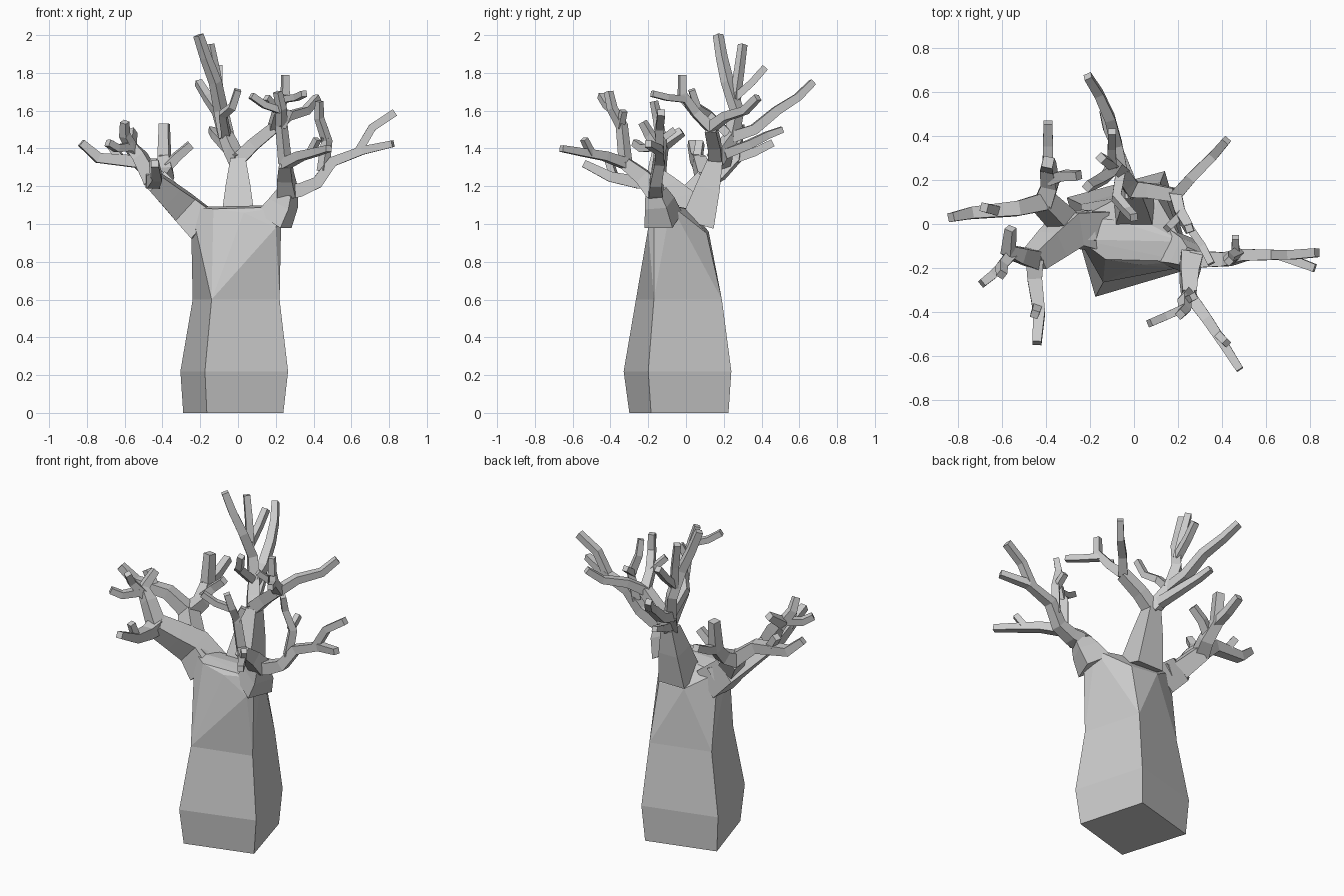
import bpy
import bmesh
from mathutils import Vector

default_cube = bpy.data.objects.get("Cube")
if default_cube:
    bpy.data.objects.remove(default_cube, do_unlink=True)

# One plain grey for the whole tree
bark = bpy.data.materials.new("bark_grey")
bark.use_nodes = True
bark_colour = (.6, .6, .6, 1)
bark.diffuse_color = bark_colour
bark.node_tree.nodes["Principled BSDF"].inputs["Base Color"].default_value = bark_colour


def finish(bm, name):
    """Turn a bmesh into a flat shaded object."""
    bmesh.ops.recalc_face_normals(bm, faces=bm.faces)
    mesh = bpy.data.meshes.new(name)
    bm.to_mesh(mesh)
    bm.free()
    mesh.materials.append(bark)
    tree_part = bpy.data.objects.new(name, mesh)
    bpy.context.collection.objects.link(tree_part)
    return tree_part


def bridge(bm, lower, upper):
    """Join two rings of four vertices with side faces."""
    for i in range(4):
        j = (i + 1) % 4
        bm.faces.new((lower[i], lower[j], upper[j], upper[i]))


def add_limb(bm, start_size, end_size, *path):
    """Sweep a tapering square section along a path."""
    points = [Vector(p) for p in path]
    side = None
    previous = None
    last = len(points) - 1
    for i, point in enumerate(points):
        before = points[max(i - 1, 0)]
        after = points[min(i + 1, last)]
        ahead = (after - point).normalized() + (point - before).normalized()
        ahead.normalize()
        if side is None:
            side = ahead.cross(Vector((0, 0, 1)))
            if side.length < .1:
                side = Vector((1, 0, 0))
        side = (side - ahead * side.dot(ahead)).normalized()
        upward = side.cross(ahead)
        size = start_size + (end_size - start_size) * i / last
        ring = [bm.verts.new(point + size * (side * a + upward * b))
                for a, b in ((-1, -1), (1, -1), (1, 1), (-1, 1))]
        if previous:
            bridge(bm, previous, ring)
        else:
            bm.faces.new(ring)
        previous = ring
    bm.faces.new(previous)


def build_branches(name, *limbs):
    bm = bmesh.new()
    for start_size, end_size, *path in limbs:
        add_limb(bm, start_size, end_size, *path)
    return finish(bm, name)


# Trunk: four-sided, turned slightly, widest just above the ground
trunk = bmesh.new()
rings = []
for corners, height in (
        (((-.165, -.3), (.24, -.185), (.125, .225), (-.29, .11)), 0),
        (((-.175, -.33), (.265, -.2), (.14, .24), (-.305, .12)), .22),
        (((-.14, -.265), (.22, -.17), (.12, .19), (-.24, .09)), .6)):
    rings.append([trunk.verts.new((x, y, height)) for x, y in corners])
trunk.faces.new(rings[0])
bridge(trunk, rings[0], rings[1])
bridge(trunk, rings[1], rings[2])
shoulder = [v.co.copy() for v in rings[2]]
finish(trunk, "trunk")

# Crown of the trunk: a faceted hull that spreads toward the three limbs
crown = bmesh.new()
for point in shoulder + [
        (-.13, -.16, 1.08), (.03, -.185, 1.06), (.2, -.2, .98), (.23, -.17, 1.09),
        (.22, -.08, 1.1), (.07, 0, 1.08), (-.1, .02, 1.08), (-.24, .03, 1.07),
        (-.25, -.07, 1.09), (-.21, .05, .9), (.11, .11, .95), (-.07, .12, .96)]:
    crown.verts.new(point)
bmesh.ops.convex_hull(crown, input=crown.verts[:])
buried = [f for f in crown.faces if all(v.co.z < .61 for v in f.verts)]
bmesh.ops.delete(crown, geom=buried, context="FACES")
finish(crown, "trunk_crown")

# Right limbs: one toward the front, one sideways and back
right_fork = (-.29, -.02, 1.09)
front_knot = (-.45, -.16, 1.23)
side_knot = (-.41, .1, 1.23)
build_branches(
    "right_front_branches",
    (.09, .05, (-.18, -.03, .99), right_fork, (-.37, -.09, 1.16), front_knot),
    (.04, .02, front_knot, (-.45, -.25, 1.22), (-.43, -.4, 1.25), (-.44, -.54, 1.32)),
    (.02, .018, (-.44, -.38, 1.25), (-.45, -.41, 1.34)),
    (.042, .02, front_knot, (-.52, -.14, 1.36), (-.57, -.12, 1.42), (-.56, -.02, 1.49)),
    (.026, .018, (-.55, -.13, 1.38), (-.6, -.19, 1.47), (-.6, -.23, 1.54)),
    (.022, .018, (-.57, -.16, 1.41), (-.64, -.23, 1.4), (-.69, -.27, 1.43)))
build_branches(
    "right_side_branches",
    (.07, .045, (-.22, -.01, 1.04), right_fork, side_knot),
    (.04, .02, side_knot, (-.53, .07, 1.33), (-.74, .05, 1.35), (-.83, .03, 1.43)),
    (.022, .02, (-.62, .06, 1.34), (-.68, .075, 1.43)),
    (.042, .025, side_knot, (-.38, .18, 1.27), (-.39, .26, 1.35), (-.39, .28, 1.53)),
    (.025, .02, (-.39, .24, 1.34), (-.39, .36, 1.38), (-.39, .46, 1.43)),
    (.025, .02, (-.38, .2, 1.3), (-.32, .22, 1.36), (-.25, .22, 1.42)))

# Left limb: a sideways branch and a forward branch
left_fork = (.26, -.16, 1.17)
front_elbow = (.25, -.32, 1.32)
build_branches(
    "left_side_branches",
    (.08, .045, (.19, -.12, 1.02), (.24, -.14, 1.11), left_fork),
    (.04, .018, left_fork, (.33, -.16, 1.18), (.42, -.16, 1.22), (.5, -.14, 1.33),
     (.66, -.14, 1.39), (.82, -.2, 1.425)),
    (.022, .02, (.64, -.14, 1.39), (.71, -.14, 1.51), (.83, -.13, 1.59)),
    (.024, .016, (.45, -.15, 1.28), (.47, -.13, 1.44), (.43, -.15, 1.56), (.43, -.17, 1.65)),
    (.018, .016, (.46, -.14, 1.44), (.46, -.06, 1.5)))
build_branches(
    "left_front_branches",
    (.05, .032, left_fork, (.25, -.23, 1.25), front_elbow),
    (.028, .017, front_elbow, (.33, -.43, 1.36), (.41, -.55, 1.38), (.48, -.66, 1.4)),
    (.018, .016, (.38, -.5, 1.37), (.42, -.54, 1.45)),
    (.026, .018, front_elbow, (.23, -.34, 1.52), (.23, -.39, 1.61), (.21, -.41, 1.7)),
    (.018, .017, (.23, -.38, 1.6), (.14, -.42, 1.63), (.07, -.45, 1.68)),
    (.018, .016, (.23, -.35, 1.51), (.27, -.33, 1.6)))

# Back limb: rises behind the crown and splits in two
back_fork = (0, .155, 1.34)
left_knot = (.19, .13, 1.51)
rear_knot = (-.06, .24, 1.46)
build_branches(
    "back_left_branches",
    (.09, .04, (0, .06, 1), (0, .115, 1.19), back_fork),
    (.037, .03, back_fork, (.08, .15, 1.42), left_knot),
    (.026, .018, left_knot, (.26, .21, 1.57), (.36, .31, 1.6), (.42, .38, 1.67)),
    (.027, .017, left_knot, (.21, .05, 1.59), (.25, -.02, 1.69), (.25, -.02, 1.79)),
    (.018, .016, (.24, 0, 1.66), (.31, -.1, 1.67), (.35, -.18, 1.69)),
    (.018, .016, (.21, .04, 1.6), (.15, -.02, 1.67)))
build_branches(
    "back_rear_branches",
    (.038, .03, back_fork, (-.03, .19, 1.39), rear_knot),
    (.03, .02, rear_knot, (-.09, .27, 1.6), (-.12, .22, 1.75), (-.17, .19, 1.88),
     (-.21, .17, 2)),
    (.022, .018, (-.1, .26, 1.66), (-.12, .28, 1.8), (-.15, .3, 1.95)),
    (.02, .018, (-.1, .26, 1.67), (-.1, .35, 1.75), (-.1, .42, 1.83)),
    (.03, .018, rear_knot, (-.08, .36, 1.5), (-.11, .48, 1.6), (-.16, .59, 1.67), (-.21, .67, 1.75)),
    (.026, .016, (-.02, .2, 1.37), (-.07, .33, 1.42), (-.12, .43, 1.47), (-.14, .51, 1.5)),
    (.022, .017, rear_knot, (-.08, .12, 1.58), (-.03, .06, 1.62), (0, .03, 1.71)))
